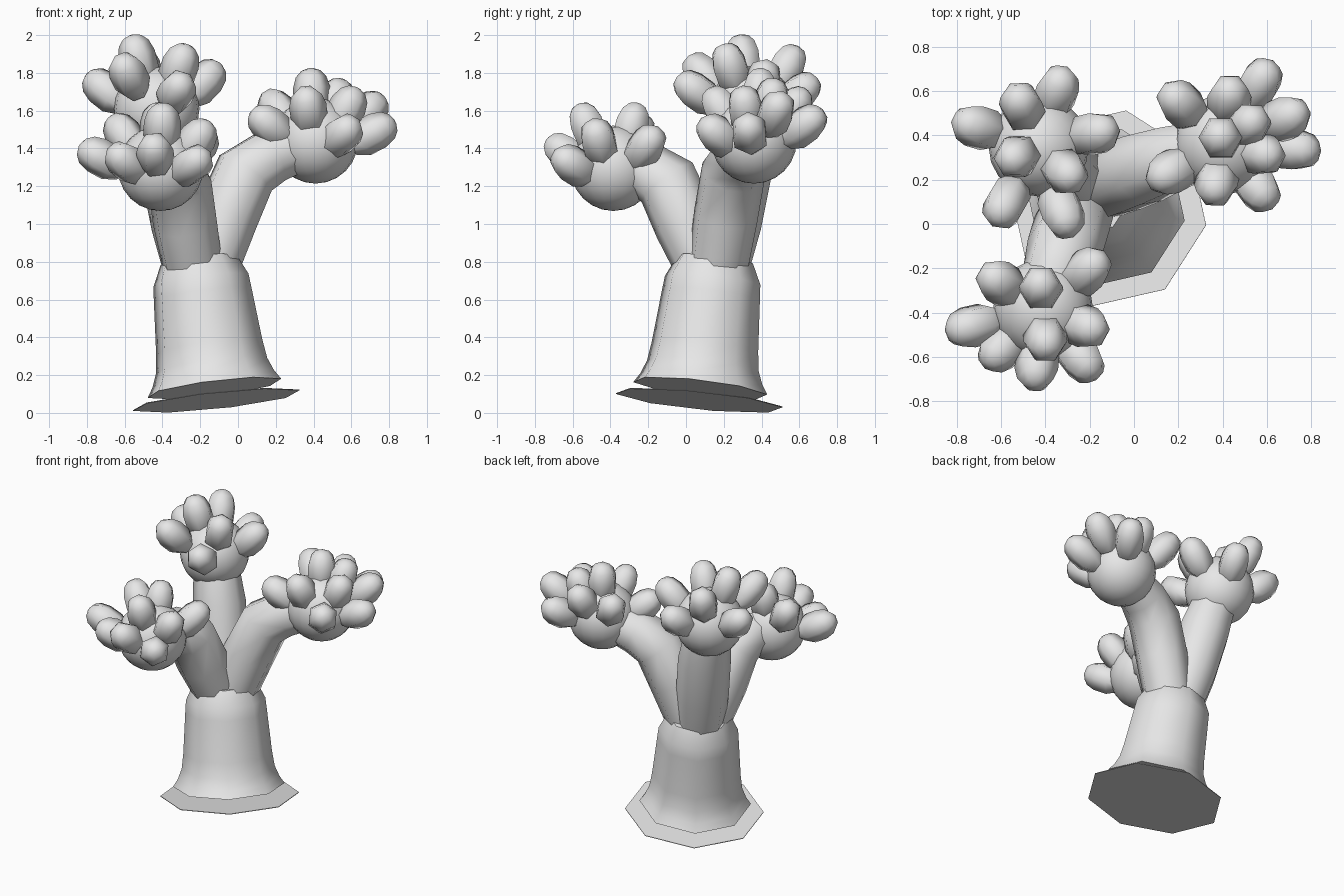
import bpy, bmesh
from math import cos, sin, pi, radians
from mathutils import Vector

cube = bpy.data.objects.get("Cube")
if cube:
    bpy.data.objects.remove(cube, do_unlink=True)

grey = bpy.data.materials.new("light_grey")
grey.use_nodes = True
colour = (0.8, 0.8, 0.8, 1)
grey.diffuse_color = colour
grey.node_tree.nodes["Principled BSDF"].inputs["Base Color"].default_value = colour

UP = Vector((0, 0, 1))


def finish(name, bm):
    """Turn a bmesh into a smooth shaded grey object."""
    bmesh.ops.recalc_face_normals(bm, faces=bm.faces)
    mesh = bpy.data.meshes.new(name)
    bm.to_mesh(mesh)
    bm.free()
    mesh.materials.append(grey)
    obj = bpy.data.objects.new(name, mesh)
    bpy.context.collection.objects.link(obj)
    bpy.ops.object.select_all(action="DESELECT")
    obj.select_set(True)
    bpy.context.view_layer.objects.active = obj
    bpy.ops.object.shade_smooth_by_angle(angle=radians(62))


def tube(bm, points, radii, sides, turn=0.0):
    """Capped tube through the points, each ring square to the path."""
    points = [Vector(p) for p in points]
    rings = []
    for i, (p, r) in enumerate(zip(points, radii)):
        ahead = points[min(i + 1, len(points) - 1)]
        behind = points[max(i - 1, 0)]
        q = UP.rotation_difference((ahead - behind).normalized())
        angles = [turn + 2 * pi * k / sides for k in range(sides)]
        rings.append([bm.verts.new(p + q @ Vector((r * cos(a), r * sin(a), 0)))
                      for a in angles])
    for low, high in zip(rings, rings[1:]):
        for k in range(sides):
            n = (k + 1) % sides
            bm.faces.new((low[k], low[n], high[n], high[k]))
    bm.faces.new(rings[0])
    bm.faces.new(rings[-1])


def stem(name, points, radii, turn=0.0):
    bm = bmesh.new()
    tube(bm, points, radii, 8, turn)
    finish(name, bm)


# Tilted base plate and leaning flared trunk
twist = radians(-10)
plate = Vector((-0.115, 0.07, 0.065))
plate_normal = Vector((-0.107, 0.099, 1)).normalized()
stem("base_plate", [plate, plate + plate_normal * 0.004], [0.45, 0.45], twist)

foot = Vector((-0.125, 0.075, 0.13))
lean = Vector((-0.125, 0.115, 1)).normalized()
heights = [0, 0.05, 0.12, 0.22, 0.5, 0.58, 0.69]
widths = [0.362, 0.33, 0.302, 0.288, 0.265, 0.258, 0.205]
stem("trunk", [foot + lean * h for h in heights], widths, twist)

# Each arm: path from trunk to head centre, then finger middles from that centre
arms = {
    "front": (
        [(-0.24, 0.1, 0.78), (-0.28, 0, 1), (-0.31, -0.1, 1.22), (-0.35, -0.22, 1.29),
         (-0.41, -0.385, 1.295)],
        [(-.33, -.08, .065), (-.19, -.18, .04), (-.2, .125, .185), (-.01, .1, .235),
         (.205, .18, .125), (.01, -.14, .235), (.195, -.08, .155), (-.03, -.26, .085),
         (.175, -.225, .025)]),
    "side": (
        [(-0.15, 0.17, 0.78), (-0.06, 0.21, 1.04), (0.04, 0.25, 1.27),
         (0.18, 0.3, 1.36), (0.41, 0.36, 1.44)],
        [(-.205, .19, .17), (.02, .21, .18), (.16, .28, .09), (-.02, .03, .27),
         (.11, .09, .22), (.28, .12, .16), (.17, -.045, .18), (.32, -.025, .05),
         (-.25, -.13, .09), (-.04, -.18, .18), (.15, -.2, .04)]),
    "back": (
        [(-0.24, 0.18, 0.78), (-0.29, 0.23, 1), (-0.35, 0.29, 1.3), (-0.39, 0.32, 1.46),
         (-0.43, 0.35, 1.61)],
        [(-.285, .09, .11), (-.08, .19, .23), (.085, .257, .09), (.26, .06, .155),
         (-.105, -.05, .28), (.125, -.12, .235), (-.155, -.267, .19),
         (.11, -.307, .1)]),
}

# Finger profile along its axis: distance from the middle, radius
profile = [(-.15, .062), (-.08, .098), (.01, .099), (.07, .081), (.103, .05), (.115, .014)]

for name, (path, offsets) in arms.items():
    stem(name + "_branch", path, [0.16, 0.172, 0.172, 0.155, 0.13], twist)

    centre = Vector(path[-1])
    bm = bmesh.new()
    bmesh.ops.create_uvsphere(bm, u_segments=20, v_segments=12, radius=0.226)
    bmesh.ops.translate(bm, verts=bm.verts, vec=centre)
    finish(name + "_head", bm)

    # Fingers fan out from a point low in the head
    bm = bmesh.new()
    for offset in map(Vector, offsets):
        axis = (offset + UP * 0.12).normalized()
        tube(bm, [centre + offset + axis * d for d, r in profile],
             [r for d, r in profile], 6)
    finish(name + "_fingers", bm)
